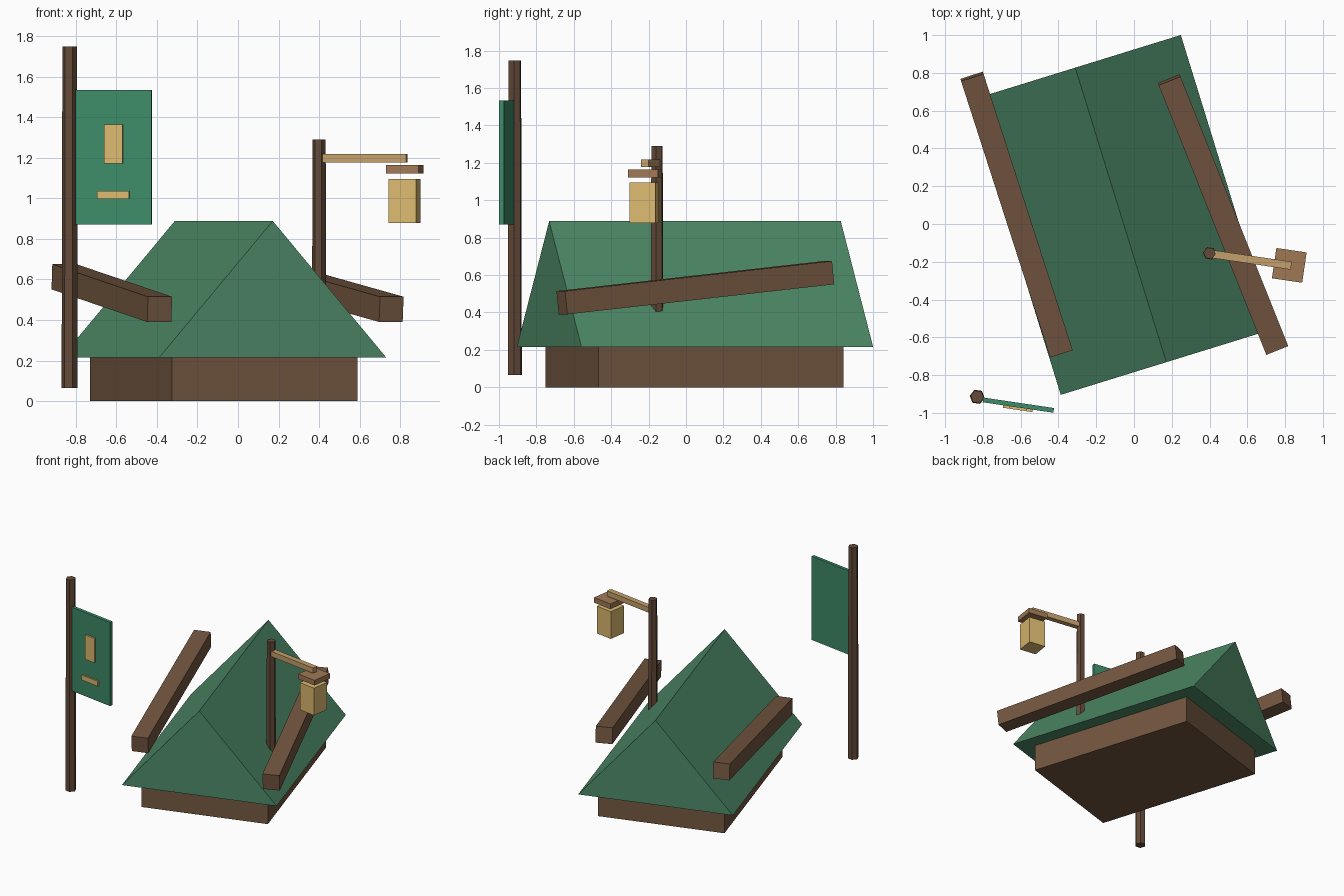
import bpy
import math
from mathutils import Matrix, Vector

if "Cube" in bpy.data.objects:
    bpy.data.objects.remove(bpy.data.objects["Cube"])


def material(name, rgb):
    m = bpy.data.materials.new(name)
    m.diffuse_color = (*rgb, 1)
    m.use_nodes = True
    m.node_tree.nodes["Principled BSDF"].inputs["Base Color"].default_value = m.diffuse_color
    return m


ROOF = material("roof_green", (0.075, 0.25, 0.135))
PANEL = material("panel_green", (0.047, 0.26, 0.138))
WOOD = material("wood", (0.17, 0.093, 0.051))
DARK = material("dark_wood", (0.125, 0.068, 0.04))
TAN = material("light_wood", (0.56, 0.35, 0.15))
CAP = material("cap_wood", (0.35, 0.19, 0.09))
GLOW = material("warm_yellow", (0.72, 0.49, 0.16))


def add_mesh(name, verts, faces, mat, loc, rot=(0, 0, 0)):
    me = bpy.data.meshes.new(name)
    me.from_pydata(verts, [], faces)
    me.materials.append(mat)
    ob = bpy.data.objects.new(name, me)
    ob.location = loc
    ob.rotation_euler = rot
    bpy.context.collection.objects.link(ob)
    return ob


def box(name, size, loc, mat, yaw=0.0, pitch=0.0):
    x, y, z = (s / 2 for s in size)
    verts = [(i, j, k) for k in (-z, z) for i, j in ((-x, -y), (x, -y), (x, y), (-x, y))]
    faces = [(3, 2, 1, 0), (4, 5, 6, 7)]
    faces += [(i, (i + 1) % 4, (i + 1) % 4 + 4, i + 4) for i in range(4)]
    return add_mesh(name, verts, faces, mat, loc, (pitch, 0, yaw))


def hex_post(name, x, y, z0, z1, r0, r1, yaw):
    verts = [(r * math.cos(i * math.pi / 3), r * math.sin(i * math.pi / 3), z)
             for r, z in ((r0, z0), (r1, z1)) for i in range(6)]
    faces = [tuple(range(5, -1, -1)), tuple(range(6, 12))]
    faces += [(i, (i + 1) % 6, (i + 1) % 6 + 6, i + 6) for i in range(6)]
    return add_mesh(name, verts, faces, DARK, (x, y, 0), (0, 0, yaw))


HOUSE_YAW = 0.3
SIDE_YAW = -0.147

# House base and gabled roof
box("house_base", (0.957, 1.371, 0.215), (-0.07, 0.046, 0.1075), WOOD, HOUSE_YAW)
w, l, h = 0.585, 0.816, 0.672
add_mesh("gable_roof",
         [(-w, -l, 0), (w, -l, 0), (0, -l, h), (-w, l, 0), (w, l, 0), (0, l, h)],
         [(0, 1, 2), (5, 4, 3), (0, 3, 4, 1), (1, 4, 5, 2), (2, 5, 3, 0)],
         ROOF, (-0.07, 0.048, 0.216), (0, 0, HOUSE_YAW))

# Sloping beams along both roof sides
for name, x, yaw in (("left_beam", -0.622, 0.312), ("right_beam", 0.471, 0.38)):
    box(name, (0.125, 1.545, 0.125), (x, 0.05, 0.5325), WOOD, yaw, 0.104)

# Sign: post, panel and two raised plaques
hex_post("sign_post", -0.83, -0.915, 0.065, 1.747, 0.04, 0.036, SIDE_YAW)
sign_pos = Vector((-0.612, -0.959, 1.202))
box("sign_panel", (0.378, 0.025, 0.665), sign_pos, PANEL, SIDE_YAW)
turn = Matrix.Rotation(SIDE_YAW, 3, 'Z')
for name, size, z in (("upper_plaque", (0.093, 0.02, 0.193), 1.268),
                      ("lower_plaque", (0.158, 0.02, 0.039), 1.015)):
    pos = sign_pos + turn @ Vector((0, -0.0155, z - sign_pos.z))
    box(name, size, pos, GLOW, SIDE_YAW)

# Lamp: post, arm, cap and lantern
hex_post("lamp_post", 0.40, -0.155, 0.3, 1.29, 0.036, 0.0325, SIDE_YAW)
box("lamp_arm", (0.435, 0.042, 0.042), (0.617, -0.189, 1.198), TAN, SIDE_YAW)
box("lamp_cap", (0.162, 0.162, 0.041), (0.822, -0.219, 1.143), CAP, SIDE_YAW)
box("lantern", (0.139, 0.139, 0.217), (0.82, -0.222, 0.986), GLOW, SIDE_YAW)
